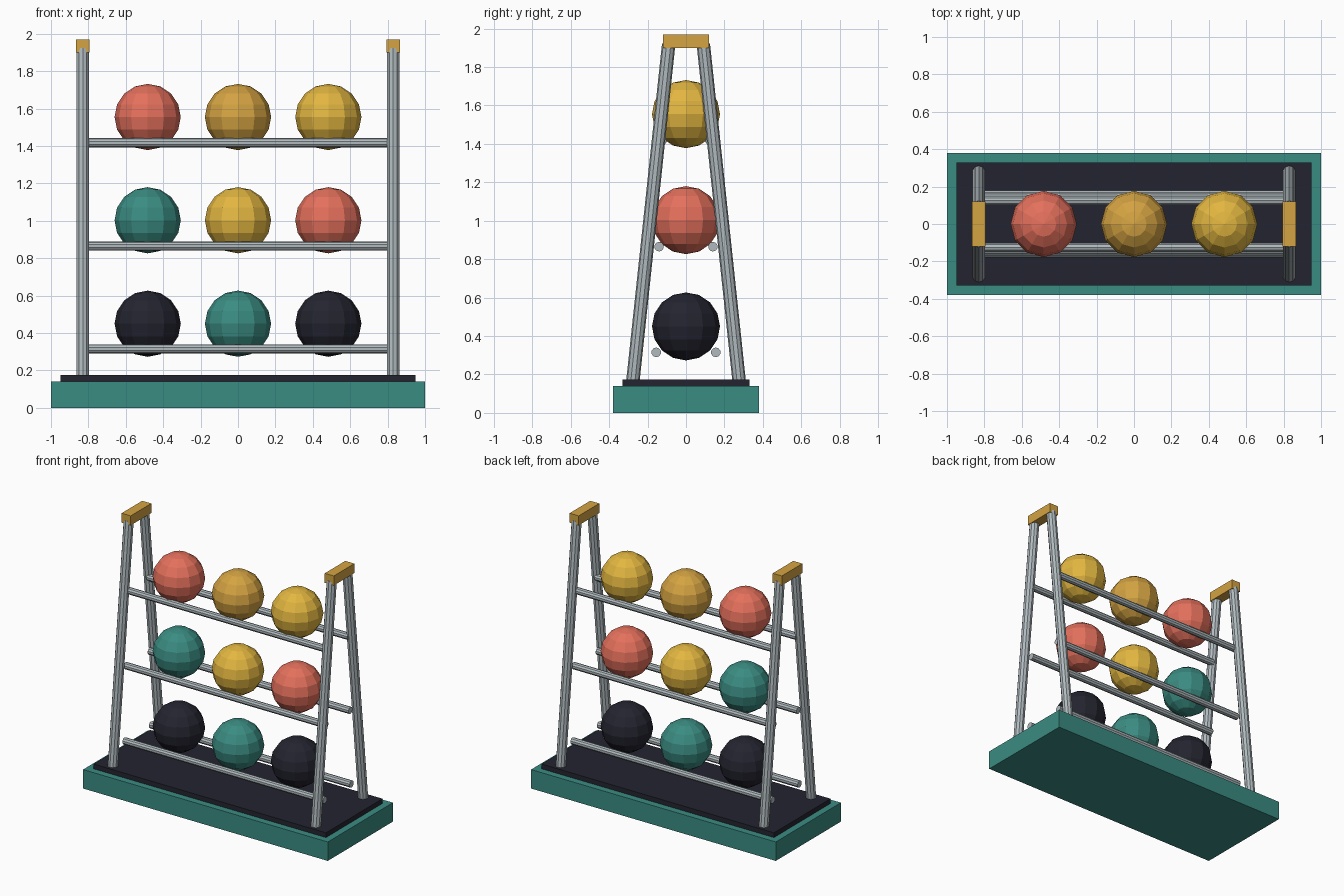
import bpy
from mathutils import Vector

if "Cube" in bpy.data.objects:
    bpy.data.objects.remove(bpy.data.objects["Cube"])


def material(name, rgb):
    m = bpy.data.materials.new(name)
    lin = [(c / 255 / 12.92) if c < 11 else ((c / 255 + 0.055) / 1.055) ** 2.4 for c in rgb]
    m.diffuse_color = (*lin, 1)
    m.use_nodes = True
    m.node_tree.nodes["Principled BSDF"].inputs["Base Color"].default_value = m.diffuse_color
    return m


TEAL = material("teal", (58, 140, 130))
NAVY = material("dark navy", (36, 36, 48))
STEEL = material("steel grey", (176, 186, 190))
OCHRE = material("ochre", (212, 163, 66))
YELLOW = material("yellow", (226, 182, 64))
CORAL = material("coral", (228, 112, 92))


def finish(name, mat):
    ob = bpy.context.object
    ob.name = name
    ob.data.materials.append(mat)
    return ob


def box(name, x, y, z0, z1, hx, hy, mat):
    bpy.ops.mesh.primitive_cube_add(size=1, location=(x, y, (z0 + z1) / 2))
    ob = finish(name, mat)
    ob.scale = (2 * hx, 2 * hy, z1 - z0)


def rod(name, a, b, radius, sides, mat):
    a, b = Vector(a), Vector(b)
    bpy.ops.mesh.primitive_cylinder_add(vertices=sides, radius=radius, depth=(b - a).length,
                                        location=(a + b) / 2)
    ob = finish(name, mat)
    ob.rotation_euler = (b - a).to_track_quat('Z', 'Y').to_euler()


# Base with inset dark mat
box("base", 0, 0, 0, 0.14, 1.0, 0.38, TEAL)
box("base_mat", 0, 0, 0.14, 0.175, 0.95, 0.33, NAVY)

# Leaning end frames with caps
for sx, side in ((-1, "left"), (1, "right")):
    for sy, end in ((-1, "front"), (1, "back")):
        rod(f"post_{side}_{end}", (sx * 0.83, sy * 0.277, 0.16), (sx * 0.83, sy * 0.09, 1.92),
            0.035, 10, STEEL)
    box(f"cap_{side}", sx * 0.83, 0, 1.90, 1.97, 0.037, 0.12, OCHRE)

# Three tiers: a pair of rails carrying three balls
tiers = [
    ("lower", 0.315, 0.155, 0.45, (NAVY, TEAL, NAVY)),
    ("middle", 0.865, 0.14, 1.003, (TEAL, YELLOW, CORAL)),
    ("upper", 1.417, 0.125, 1.555, (CORAL, OCHRE, YELLOW)),
]
for tier, rz, ry, bz, colours in tiers:
    for sy, end in ((-1, "front"), (1, "back")):
        rod(f"rail_{tier}_{end}", (-0.82, sy * ry, rz), (0.82, sy * ry, rz), 0.025, 10, STEEL)
    for i, mat in enumerate(colours):
        bpy.ops.mesh.primitive_uv_sphere_add(segments=12, ring_count=8, radius=0.177,
                                             location=((i - 1) * 0.483, 0, bz))
        finish(f"ball_{tier}_{i + 1}", mat)
